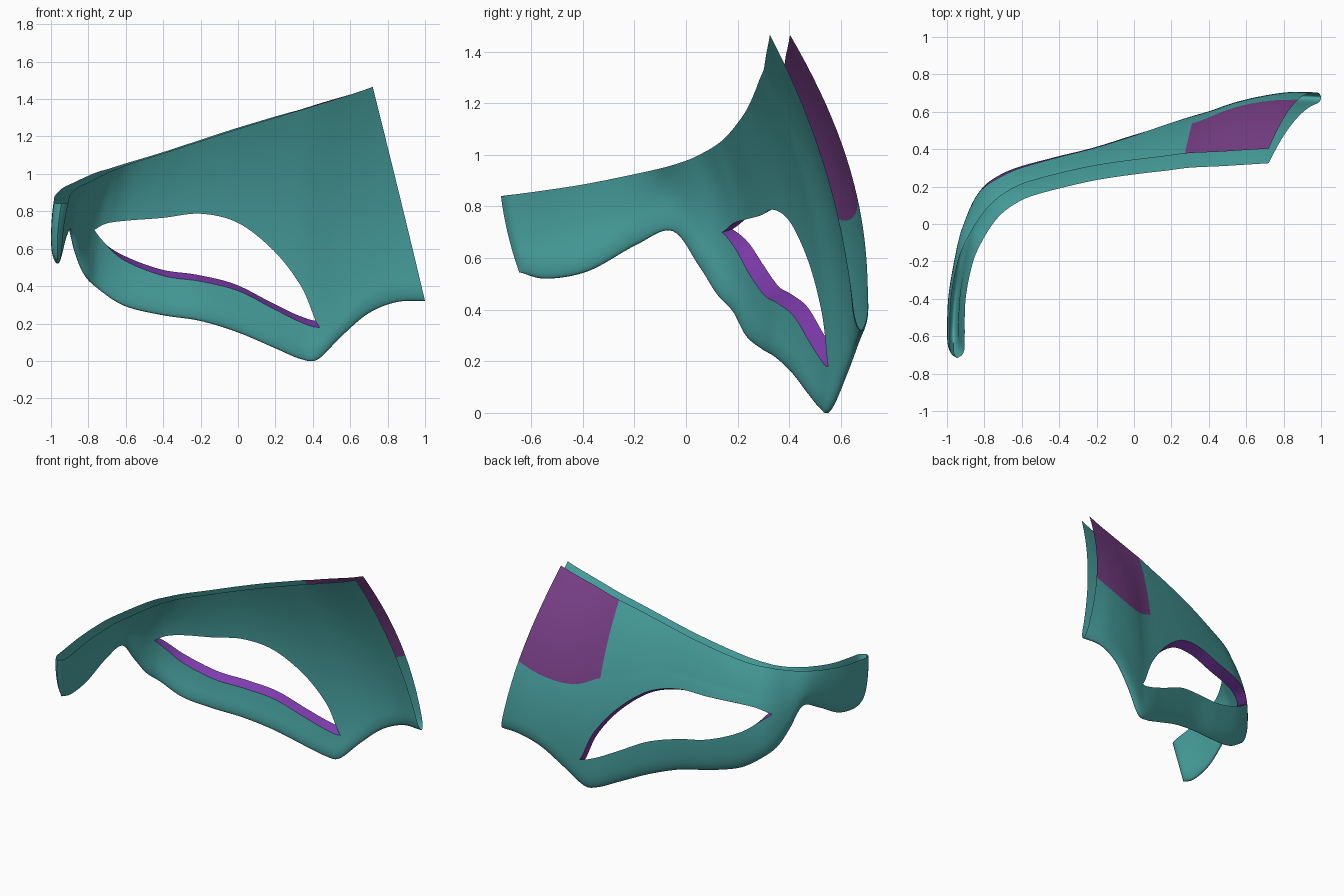
import bpy, bmesh, math
from mathutils import Vector

if "Cube" in bpy.data.objects:
    bpy.data.objects.remove(bpy.data.objects["Cube"])

# Key cross-sections of the half mask, from the side arm round to the centre line
BOTTOM = [(-.94, -.645, .545), (-.94, -.54, .52), (-.93, -.38, .55), (-.905, -.2, .65),
          (-.87, -.06, .705), (-.84, .04, .57), (-.80, .105, .46), (-.74, .165, .39),
          (-.6, .215, .295), (-.4, .275, .245), (-.2, .325, .215), (0, .39, .155),
          (.2, .455, .07), (.34, .505, .01), (.43, .53, .008), (.56, .585, .135),
          (.70, .63, .255), (.85, .655, .315), (1.0, .65, .32)]
MIDDLE = [(-.93, -.69, .70), (-.935, -.57, .69), (-.928, -.39, .72), (-.895, -.2, .79),
          (-.86, -.06, .83), (-.818, .06, .72), (-.768, .14, .70), (-.71, .19, .68),
          (-.6, .245, .65), (-.4, .305, .62), (-.2, .358, .60), (0, .418, .60),
          (.19, .472, .60), (.33, .505, .62), (.43, .515, .75), (.52, .532, .80),
          (.62, .55, .82), (.74, .56, .85), (.87, .565, .86)]
TOP = [(-.905, -.715, .84), (-.905, -.6, .855), (-.9, -.4, .885), (-.86, -.2, .925),
       (-.80, -.07, .955), (-.74, .02, .985), (-.69, .07, 1.01), (-.64, .105, 1.03),
       (-.56, .145, 1.06), (-.4, .19, 1.11), (-.2, .235, 1.175), (0, .265, 1.24),
       (.17, .285, 1.292), (.285, .30, 1.327), (.37, .305, 1.352), (.48, .31, 1.386),
       (.56, .315, 1.411), (.64, .32, 1.436), (.72, .325, 1.465)]
# Lower and upper edge of the eye opening (averaged where there is no opening)
LOW = [.70, .69, .72, .78, .80, .76, .70, .635, .535, .455, .425, .375, .275, .205, .18, .22, .45, .50, .55]
HIGH = [.70, .69, .72, .78, .80, .66, .70, .735, .75, .765, .787, .738, .59, .40, .18, .22, .45, .50, .55]
# Lower edge of the painted brow patch
CUT = [h + .35 * (t[2] - h) for h, t in zip(HIGH, TOP)][:13] + [.81, .76, .745, .755, .785, .83]
EYE_IN, EYE_OUT, PATCH, LAST = 6, 14, 13, 18
SUB, ROWS = 8, 12


def spline(vals, s):
    i = min(int(s), LAST - 1)
    t = s - i
    b, c = vals[i], vals[i + 1]
    a = vals[i - 1] if i > 0 else 2 * b - c
    d = vals[i + 2] if i + 2 <= LAST else 2 * c - b
    return b + .5 * t * (c - a + t * (2 * a - 5 * b + 4 * c - d + t * (3 * (b - c) + d - a)))


BOTTOM, MIDDLE, TOP = ([Vector(p) for p in pts] for pts in (BOTTOM, MIDDLE, TOP))


def clamp(v):
    return max(0.0, min(1.0, v))


def rounded(v):
    v = clamp(v)
    return math.sqrt(1 - (1 - v) ** 2)


def column(s):
    """Inner and outer points of one cross-section, in three stacked bands."""
    b, m, t = (spline(k, s) for k in (BOTTOM, MIDDLE, TOP))
    lo, hi, cut = (spline(k, s) for k in (LOW, HIGH, CUT))
    if s <= EYE_IN or s >= EYE_OUT:
        lo = hi = (lo + hi) / 2
    hi = max(lo, hi)
    tan = spline(MIDDLE, min(s + .6, LAST)) - spline(MIDDLE, max(s - .6, 0))
    out = Vector((-tan.y, tan.x, 0)).normalized()
    right = clamp((s - 14) / 4)
    out = out.lerp(Vector((0, 1, 0)), right).normalized()
    lift = .035 * clamp((s - 5) / 3) * clamp((16 - s) / 2)
    bands = []
    for k, (z0, z1) in enumerate(((b.z, lo), (hi, cut), (cut, t.z))):
        band = []
        for j in range(ROWS + 1):
            f = j / ROWS
            g = f ** 1.8 if k == 0 else f
            z = z0 + (z1 - z0) * g
            p = (b * ((z - m.z) * (z - t.z) / ((b.z - m.z) * (b.z - t.z)))
                 + m * ((z - b.z) * (z - t.z) / ((m.z - b.z) * (m.z - t.z)))
                 + t * ((z - b.z) * (z - m.z) / ((t.z - b.z) * (t.z - m.z))))
            p.z = max(0, z)
            v = (z - b.z) / (t.z - b.z)
            thick = .05 + .028 * v + .03 * right * math.sin(math.pi * clamp(v))
            r = rounded((z - b.z) / .09) * rounded(s / .6)
            up = Vector((0, 0, lift * (g if k == 0 else 1 - g if k == 1 else 0)))
            band.append((p + out * thick * .5 * (1 - r),
                         p + out * thick * .5 * (1 + r) + up * r))
        bands.append(band)
    return bands


def material(name, rgb):
    mat = bpy.data.materials.new(name)
    mat.diffuse_color = (*rgb, 1)
    mat.use_nodes = True
    mat.node_tree.nodes["Principled BSDF"].inputs["Base Color"].default_value = mat.diffuse_color
    return mat


def finish(name, bm, mats):
    bmesh.ops.remove_doubles(bm, verts=bm.verts, dist=1e-4)
    mesh = bpy.data.meshes.new(name)
    bm.to_mesh(mesh)
    bm.free()
    for mat in mats:
        mesh.materials.append(mat)
    ob = bpy.data.objects.new(name, mesh)
    bpy.context.collection.objects.link(ob)
    bpy.ops.object.select_all(action='DESELECT')
    ob.select_set(True)
    bpy.context.view_layer.objects.active = ob
    bpy.ops.object.shade_smooth_by_angle(angle=math.radians(50))


def quad(bm, pts, index=0):
    face = bm.faces.new([bm.verts.new(p) for p in pts])
    face.material_index = index


teal = material("teal", (.07, .39, .38))
plum = material("plum patch", (.21, .055, .27))
violet = material("violet rim", (.21, .045, .42))

steps = [i / SUB for i in range(LAST * SUB + 1)]
cols = [column(s) for s in steps]

# Mask shell: inner and outer skins, open along the top and the centre line
shell = bmesh.new()
for i in range(len(cols) - 1):
    for k in range(3):
        a, c = cols[i][k], cols[i + 1][k]
        for j in range(ROWS):
            quad(shell, (a[j][0], c[j][0], c[j + 1][0], a[j + 1][0]))
            painted = k == 2 and steps[i] >= PATCH
            quad(shell, (a[j][1], a[j + 1][1], c[j + 1][1], c[j][1]), int(painted))
finish("mask_shell", shell, (teal, plum))

# Eye rim: wall joining the two skins round the opening
rim = bmesh.new()
for i in range(EYE_IN * SUB, EYE_OUT * SUB):
    a, c = cols[i][0][ROWS], cols[i + 1][0][ROWS]
    quad(rim, (a[0], c[0], c[1], a[1]))
    a, c = cols[i][1][0], cols[i + 1][1][0]
    quad(rim, (a[0], a[1], c[1], c[0]))
finish("eye_rim", rim, (violet,))
